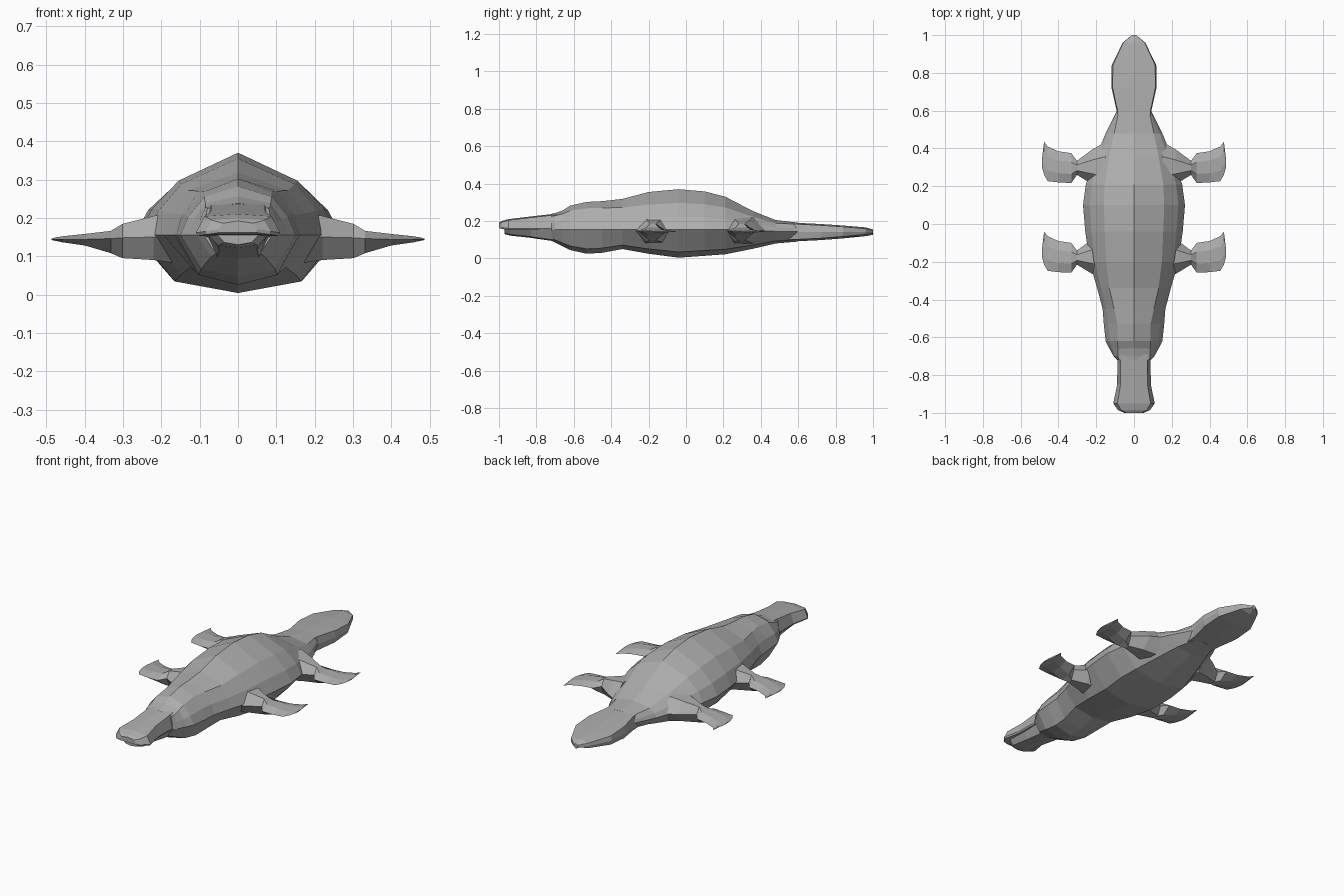
import bpy, bmesh

fur = bpy.data.materials.new("grey")
fur.diffuse_color = (0.42, 0.42, 0.42, 1)


def loft(name, rings):
    """Skin a list of closed rings and cap both ends."""
    bm = bmesh.new()
    loops = [[bm.verts.new(p) for p in ring] for ring in rings]
    n = len(loops[0])
    for a, b in zip(loops, loops[1:]):
        for i in range(n):
            j = (i + 1) % n
            bm.faces.new((a[i], a[j], b[j], b[i]))
    bm.faces.new(loops[0])
    bm.faces.new(loops[-1])
    bmesh.ops.recalc_face_normals(bm, faces=bm.faces)
    mesh = bpy.data.meshes.new(name)
    bm.to_mesh(mesh)
    bm.free()
    mesh.materials.append(fur)
    ob = bpy.data.objects.new(name, mesh)
    bpy.context.collection.objects.link(ob)
    return ob


def ring(y, half):
    """Full cross-section from right-half (x, z) points, top to bottom."""
    left = [(-x, z) for x, z in half[-2:0:-1]]
    return [(x, y, z) for x, z in half + left]


# Body: y, top z, shoulder x, shoulder z, widest x, widest z, bottom z
body = [
    (-.72, .238, .080, .225, .090, .155, .095),
    (-.70, .242, .085, .228, .108, .155, .085),
    (-.66, .256, .085, .238, .130, .155, .065),
    (-.62, .282, .088, .255, .150, .155, .045),
    (-.53, .302, .088, .268, .160, .155, .025),
    (-.45, .306, .105, .270, .166, .155, .030),
    (-.34, .318, .130, .272, .195, .155, .050),
    (-.20, .355, .148, .288, .235, .155, .025),
    (-.04, .370, .155, .297, .258, .155, .004),
    (.10, .358, .160, .290, .270, .155, .014),
    (.21, .330, .155, .272, .255, .155, .022),
    (.36, .252, .130, .222, .200, .150, .052),
    (.48, .205, .105, .188, .150, .145, .080),
    (.60, .191, .080, .183, .090, .143, .090),
]
rings = []
for y, top, sx, sz, wx, wz, bot in body:
    rings.append(ring(y, [
        (0, top), (sx, sz),
        (sx + (wx - sx) * .68, wz + (sz - wz) * .48),
        (wx, wz), (wx * .64, bot + (wz - bot) * .2), (0, bot)]))
loft("body", rings)

# Flat paddle tail: y, half width, top z, bottom z
tail = [(.50, .085, .192, .090), (.60, .092, .190, .092),
        (.72, .119, .184, .098), (.84, .118, .176, .107),
        (.96, .060, .166, .119), (1.0, .012, .155, .126)]
loft("tail", [ring(y, [(0, t), (w * .95, t - .007), (w, (t + b) / 2),
                       (w * .92, b + .010), (0, b)])
              for y, w, t, b in tail])

# Bill, upper and lower halves
upper = [(-1.0, .050, .192, .162), (-.985, .085, .200, .157),
         (-.95, .110, .210, .153), (-.85, .089, .222, .153),
         (-.69, .088, .240, .150)]
loft("upper_bill", [ring(y, [(0, t), (w * .80, t - .006), (w, b + .008),
                             (w * .95, b), (0, b)])
                    for y, w, t, b in upper])
lower = [(-.97, .055, .157, .130), (-.94, .080, .157, .122),
         (-.83, .076, .157, .110), (-.69, .084, .157, .090)]
loft("lower_bill", [ring(y, [(0, t), (w, t), (w * .65, b + .006), (0, b)])
                    for y, w, t, b in lower])

# Legs with flared webbed feet: x, y low, y high, top z, bottom z, edge z
leg = [(.15, -.300, -.040, .220, .080, .150),
       (.22, -.265, -.080, .205, .090, .150),
       (.302, -.215, -.140, .184, .095, .148),
       (.332, -.258, -.100, .166, .108, .146),
       (.400, -.255, -.090, .158, .128, .144),
       (.457, -.248, -.065, .152, .136, .144),
       (.476, -.215, -.040, .149, .140, .144),
       (.486, -.180, -.120, .146, .142, .144)]


def make_leg(name, side, shift):
    out = []
    for x, y0, y1, t, b, e in leg:
        d = (y1 - y0) * .3
        pts = [(y0, e), (y0 + d, t), (y1 - d, t),
               (y1, e), (y1 - d, b), (y0 + d, b)]
        out.append([(side * x, y + shift, z) for y, z in pts])
    loft(name, out)


for side, label in ((1, "right"), (-1, "left")):
    make_leg("front_leg_" + label, side, 0)
    make_leg("back_leg_" + label, side, .475)
